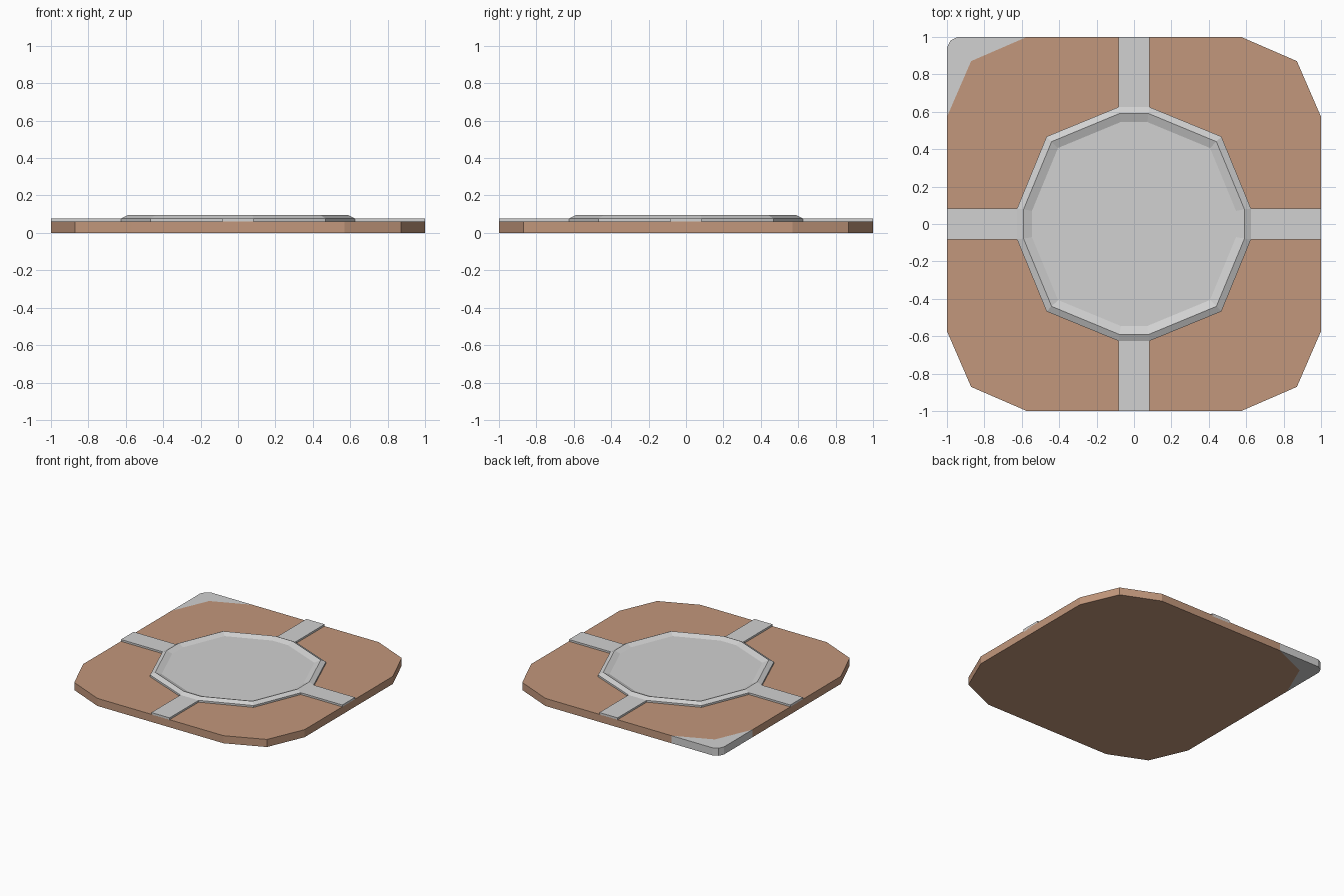
import bpy
import bmesh

cube = bpy.data.objects.get("Cube")
if cube:
    bpy.data.objects.remove(cube, do_unlink=True)


def make_material(name, color):
    mat = bpy.data.materials.new(name)
    mat.use_nodes = True
    mat.diffuse_color = color
    mat.node_tree.nodes["Principled BSDF"].inputs["Base Color"].default_value = color
    return mat


EARTH = make_material("earth_brown", (0.54, 0.31, 0.20, 1))
STONE = make_material("stone_grey", (0.64, 0.64, 0.64, 1))
BASE_TOP, PATH_TOP, RIM_TOP = 0.062, 0.077, 0.095


def outline(half, flat, corner):
    """Twelve-sided loop: four flat sides joined through one point per corner."""
    quarter = [(half, -flat), (half, flat), (corner, corner)]
    points = []
    for _ in range(4):
        points += quarter
        quarter = [(-y, x) for x, y in quarter]
    return points


def stack(name, layers, mat):
    """Skin a closed solid through (outline, height) layers, capping both ends."""
    bm = bmesh.new()
    rings = [[bm.verts.new((x, y, z)) for x, y in pts] for pts, z in layers]
    bm.faces.new(rings[0][::-1])
    bm.faces.new(rings[-1])
    for low, high in zip(rings, rings[1:]):
        for i in range(len(low)):
            j = (i + 1) % len(low)
            bm.faces.new((low[i], low[j], high[j], high[i]))
    bmesh.ops.recalc_face_normals(bm, faces=bm.faces)
    mesh = bpy.data.meshes.new(name)
    bm.to_mesh(mesh)
    bm.free()
    mesh.materials.append(mat)
    obj = bpy.data.objects.new(name, mesh)
    bpy.context.collection.objects.link(obj)
    return obj


# Brown ground slab with cut corners
ground = outline(1.0, 0.57, 0.87)
stack("ground_slab", [(ground, 0), (ground, BASE_TOP)], EARTH)

# Round plaza with a bevelled raised rim and a sunken floor
outer = outline(0.625, 0.082, 0.467)
crest = outline(0.59, 0.078, 0.44)
inner = outline(0.545, 0.07, 0.406)
stack("plaza", [(outer, BASE_TOP - 0.01), (outer, PATH_TOP), (crest, RIM_TOP),
                (inner, PATH_TOP)], STONE)

# Four paths from the plaza to the edges
path = [(0.61, -0.082), (1.0, -0.082), (1.0, 0.082), (0.61, 0.082)]
for side in ("right", "back", "left", "front"):
    stack("path_" + side, [(path, BASE_TOP - 0.01), (path, PATH_TOP)], STONE)
    path = [(-y, x) for x, y in path]

# Stone filler on one cut corner
corner = [(-0.57, 1.0), (-0.94, 1.0), (-0.98, 0.98), (-1.0, 0.94),
          (-1.0, 0.57), (-0.87, 0.87)]
stack("corner_filler", [(corner, 0), (corner, BASE_TOP)], STONE)
